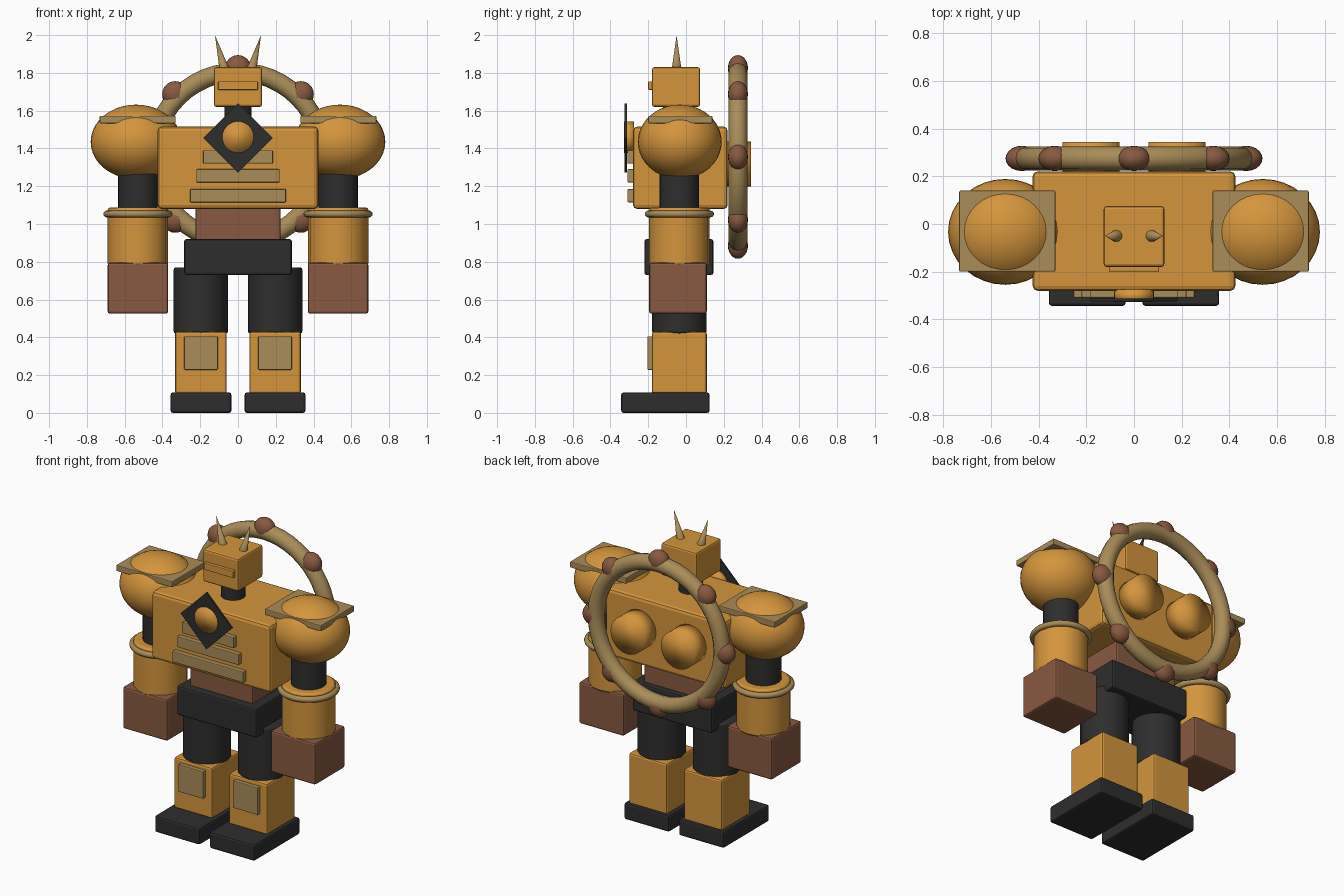
import bpy, bmesh, math
from mathutils import Vector

if "Cube" in bpy.data.objects:
    bpy.data.objects.remove(bpy.data.objects["Cube"])


def material(name, rgb):
    m = bpy.data.materials.new(name)
    m.diffuse_color = (*rgb, 1)
    m.use_nodes = True
    m.node_tree.nodes["Principled BSDF"].inputs["Base Color"].default_value = m.diffuse_color
    return m


ORANGE = material("orange", (0.66, 0.30, 0.046))
BROWN = material("brown", (0.25, 0.10, 0.053))
TAN = material("tan", (0.40, 0.265, 0.10))
DARK = material("charcoal", (0.027, 0.027, 0.027))


def finish(name, mat, bevel=0, smooth="angle"):
    ob = bpy.context.object
    ob.name = name
    ob.data.materials.append(mat)
    bpy.ops.object.transform_apply(location=False, rotation=True, scale=True)
    if smooth == "full":
        bpy.ops.object.shade_smooth()
    elif smooth == "angle":
        bpy.ops.object.shade_smooth_by_angle(angle=math.radians(35))
    if bevel:
        b = ob.modifiers.new("rounded_edges", "BEVEL")
        b.width, b.segments, b.limit_method = bevel, 2, "ANGLE"
    return ob


# Box from opposite limits on each axis
def box(name, x, y, z, mat, bevel=0.012):
    lim = (x, y, z)
    bpy.ops.mesh.primitive_cube_add(size=1, location=[(a + b) / 2 for a, b in lim])
    bpy.context.object.scale = [b - a for a, b in lim]
    return finish(name, mat, bevel, smooth=None)


# Cylinder or cone between two points
def rod(name, p, q, r, mat, r2=None, sides=24, bevel=0, smooth="angle"):
    p, q = Vector(p), Vector(q)
    bpy.ops.mesh.primitive_cone_add(vertices=sides, radius1=r, radius2=r if r2 is None else r2,
                                    depth=(q - p).length, location=(p + q) / 2)
    bpy.context.object.rotation_euler = (q - p).to_track_quat("Z", "Y").to_euler()
    return finish(name, mat, bevel, smooth)


def ball(name, loc, radii, mat, seg=32, rings=20):
    bpy.ops.mesh.primitive_uv_sphere_add(segments=seg, ring_count=rings, radius=1, location=loc)
    bpy.context.object.scale = radii
    return finish(name, mat, smooth="full")


def torus(name, loc, major, minor, mat, rot=(0, 0, 0), seg=48):
    bpy.ops.mesh.primitive_torus_add(location=loc, rotation=rot, major_radius=major,
                                     minor_radius=minor, major_segments=seg, minor_segments=12)
    return finish(name, mat, smooth="full")


# Torso, belly, hips, neck
box("torso", (-0.425, 0.425), (-0.28, 0.22), (1.08, 1.515), ORANGE, 0.02)
box("belly", (-0.225, 0.225), (-0.17, 0.11), (0.9, 1.1), BROWN)
box("hips", (-0.285, 0.285), (-0.22, 0.145), (0.73, 0.92), DARK)
rod("neck", (0, -0.05, 1.49), (0, -0.05, 1.65), 0.072, DARK)

# Head with visor
box("head", (-0.127, 0.127), (-0.18, 0.075), (1.62, 1.83), ORANGE)
box("visor", (-0.105, 0.105), (-0.2, -0.17), (1.71, 1.755), ORANGE, 0.004)

# Chest slats, widening downwards
for i, (w, z) in enumerate(((0.185, 1.355), (0.22, 1.255), (0.254, 1.15))):
    box(f"chest_slat_{i + 1}", (-w, w), (-0.31, -0.27), (z - 0.035, z + 0.035), TAN, 0.005)

# Chest diamond: plate with a round hole
bm = bmesh.new()
N = 32
rows = []
for y in (-0.325, -0.312):
    outer, inner = [], []
    for i in range(N):
        a = math.tau * i / N
        c, s = math.cos(a), math.sin(a)
        r = 0.183 / (abs(c) + abs(s))
        outer.append(bm.verts.new((c * r, y, 1.455 + s * r)))
        inner.append(bm.verts.new((c * 0.08, y, 1.46 + s * 0.08)))
    rows.append((outer, inner))
(fo, fi), (bo, bi) = rows
for a, b in ((fo, fi), (fi, bi), (bi, bo), (bo, fo)):
    for i in range(N):
        j = (i + 1) % N
        bm.faces.new((a[i], a[j], b[j], b[i]))
bmesh.ops.recalc_face_normals(bm, faces=bm.faces)
me = bpy.data.meshes.new("chest_diamond")
bm.to_mesh(me)
bm.free()
me.materials.append(DARK)
bpy.context.collection.objects.link(bpy.data.objects.new("chest_diamond", me))

# Round chest boss through the diamond
rod("chest_boss", (0, -0.275, 1.46), (0, -0.327, 1.46), 0.083, ORANGE, sides=32, smooth="full")

# Back ring with eight studs
torus("back_ring", (0, 0.275, 1.355), 0.45, 0.05, TAN, rot=(math.pi / 2, 0, 0))
for i in range(8):
    a = math.tau * i / 8
    ball(f"ring_stud_{i + 1}", (0.47 * math.cos(a), 0.275, 1.355 + 0.47 * math.sin(a)),
         (0.069, 0.053, 0.069), BROWN, 20, 12)

# Parts repeated on both sides
for side, s in (("left", 1), ("right", -1)):
    def span(a, b):
        return tuple(sorted((s * a, s * b)))

    def pt(x, y, z):
        return (s * x, y, z)

    # Horn and back thruster
    rod(f"{side}_horn", pt(0.07, -0.05, 1.81), pt(0.122, -0.05, 2.0), 0.027, TAN, r2=0, sides=16)
    rod(f"{side}_thruster", pt(0.18, 0.2, 1.318), pt(0.18, 0.343, 1.318), 0.12, ORANGE,
        sides=24, smooth="full")

    # Arm
    ball(f"{side}_shoulder", pt(0.54, -0.033, 1.435), (0.24, 0.222, 0.197), ORANGE)
    box(f"{side}_shoulder_plate", span(0.33, 0.733), (-0.2, 0.14), (1.533, 1.572), TAN, 0.005)
    rod(f"{side}_upper_arm", pt(0.53, -0.035, 1.06), pt(0.53, -0.035, 1.32), 0.105, DARK)
    rod(f"{side}_forearm", pt(0.53, -0.035, 0.78), pt(0.53, -0.035, 1.087), 0.16, ORANGE,
        sides=16, bevel=0.012)
    torus(f"{side}_cuff", pt(0.53, -0.035, 1.053), 0.165, 0.018, TAN)
    box(f"{side}_fist", span(0.37, 0.69), (-0.195, 0.11), (0.525, 0.795), BROWN)

    # Leg
    rod(f"{side}_thigh", pt(0.197, -0.035, 0.42), pt(0.197, -0.035, 0.77), 0.144, DARK,
        sides=16, bevel=0.012)
    box(f"{side}_shin", span(0.06, 0.333), (-0.18, 0.11), (0.1, 0.43), ORANGE)
    box(f"{side}_shin_plate", span(0.107, 0.285), (-0.205, -0.17), (0.228, 0.405), TAN, 0.005)
    box(f"{side}_foot", span(0.035, 0.357), (-0.343, 0.125), (0, 0.108), DARK)
